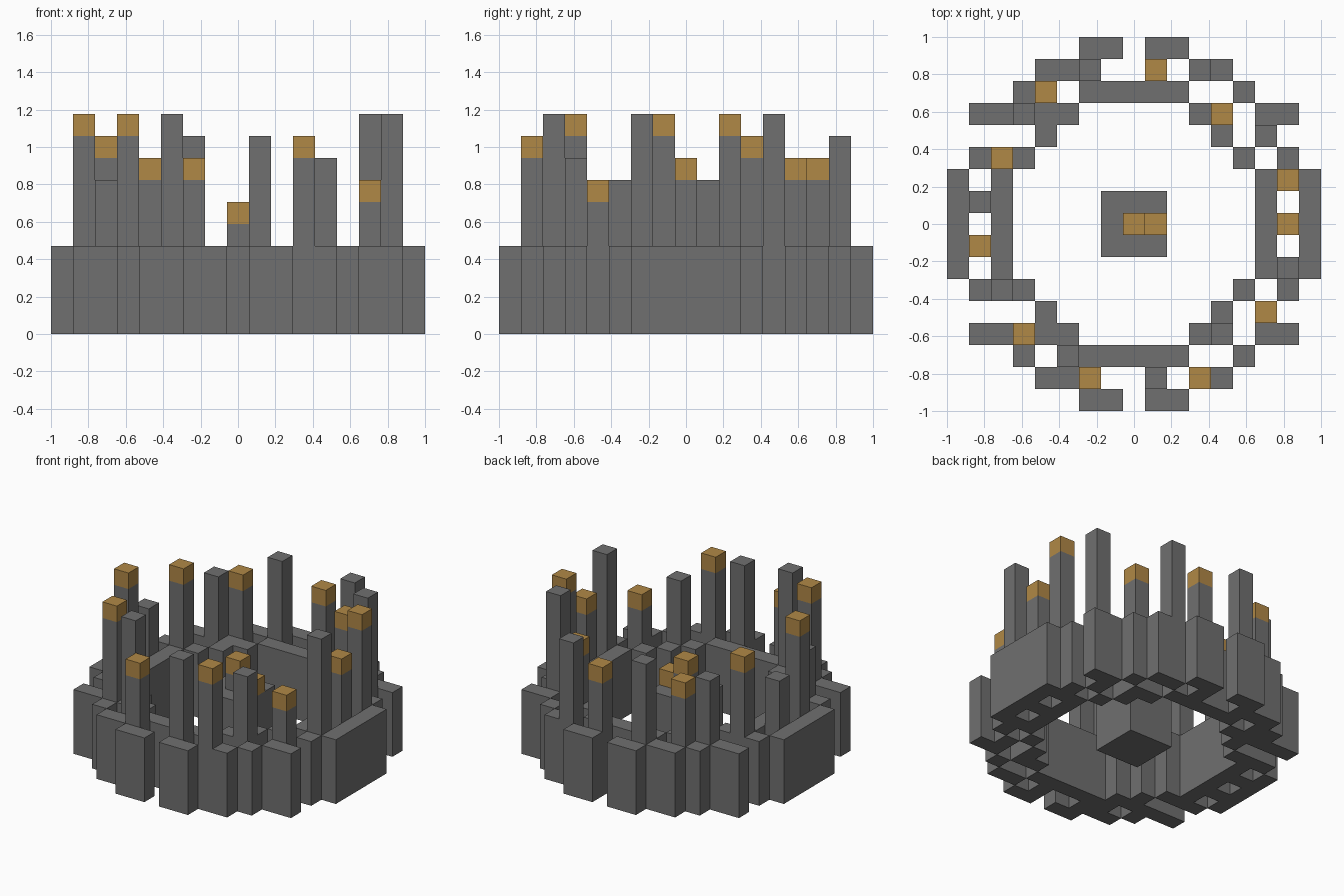
import bpy
import bmesh
from mathutils import Matrix, Vector

if "Cube" in bpy.data.objects:
    bpy.data.objects.remove(bpy.data.objects["Cube"], do_unlink=True)

CELL = 2 / 17
WALL = 4  # wall height in cells


def material(name, colour):
    mat = bpy.data.materials.new(name)
    mat.use_nodes = True
    mat.diffuse_color = colour
    mat.node_tree.nodes["Principled BSDF"].inputs["Base Color"].default_value = colour
    return mat


stone = material("stone grey", (0.16, 0.16, 0.16, 1))
gold = material("amber gold", (0.434, 0.246, 0.061, 1))


def add_box(bm, x, y, z):
    """Box over inclusive cell ranges x and y, and heights z, all in cells."""
    lo = Vector((x[0] - 0.5, y[0] - 0.5, z[0])) * CELL
    hi = Vector((x[1] + 0.5, y[1] + 0.5, z[1])) * CELL
    place = Matrix.Translation((lo + hi) / 2) @ Matrix.Diagonal((*(hi - lo), 1))
    bmesh.ops.create_cube(bm, size=1, matrix=place)


def finish(bm, name, mat):
    mesh = bpy.data.meshes.new(name)
    bm.to_mesh(mesh)
    bm.free()
    mesh.materials.append(mat)
    bpy.context.collection.objects.link(bpy.data.objects.new(name, mesh))


def ring(name, corner_blocks, back_x, back_y, side_x, side_y):
    """Wall ring: corner blocks mirrored to four quadrants, plus straight sides."""
    bm = bmesh.new()
    for sx in (1, -1):
        for sy in (1, -1):
            for x0, x1, y in corner_blocks:
                add_box(bm, sorted((sx * x0, sx * x1)), (sy * y, sy * y), (0, WALL))
    for s in (1, -1):
        if back_x:
            add_box(bm, back_x, (s * back_y, s * back_y), (0, WALL))
        add_box(bm, (s * side_x, s * side_x), side_y, (0, WALL))
    finish(bm, name, stone)


# Outer and inner stepped walls
ring("outer_wall", [(1, 2, 8), (3, 4, 7), (5, 5, 6), (6, 7, 5), (7, 7, 3)],
     None, 0, 8, (-2, 2))
ring("inner_wall", [(3, 4, 5), (4, 4, 4), (5, 5, 3)],
     (-2, 2), 6, 6, (-2, 2))

# Central plinth
bm = bmesh.new()
add_box(bm, (-1, 1), (-1, 1), (0, WALL))
finish(bm, "central_plinth", stone)


def tower(name, x, y, height, capped, foot=0):
    top = height - 1 if capped else height
    if top > foot:
        bm = bmesh.new()
        add_box(bm, (x, x), (y, y), (foot, top))
        finish(bm, name, stone)
    if capped:
        bm = bmesh.new()
        add_box(bm, (x, x), (y, y), (top, height))
        finish(bm, name + "_cap", gold)


# Plain towers: x cell, y cell, height
PLAIN = [(-3, -6, 10), (1, -7, 9), (-6, -3, 7), (7, -2, 10), (-7, 1, 7),
         (6, 4, 10), (-5, 5, 8), (-2, 7, 9), (3, 7, 9)]
# Towers with a gold cap
CAPPED = [(-2, -7, 8), (3, -7, 9), (-5, -5, 10), (6, -4, 7), (-7, -1, 10),
          (7, 0, 8), (7, 2, 10), (-6, 3, 9), (-4, 6, 8), (1, 7, 8)]

for i, spec in enumerate(PLAIN):
    tower(f"plain_tower_{i + 1}", *spec, False)
for i, spec in enumerate(CAPPED):
    tower(f"gold_tower_{i + 1}", *spec, True)

# Towers rising from the inner wall and the plinth
tower("inner_tower_front", 4, -5, 8, False, WALL)
tower("inner_tower_back", 4, 5, 8, True, WALL)
tower("centre_tower_tall", 0, 0, 6, True, WALL)
tower("centre_tower_short", 1, 0, 5, True, WALL)
